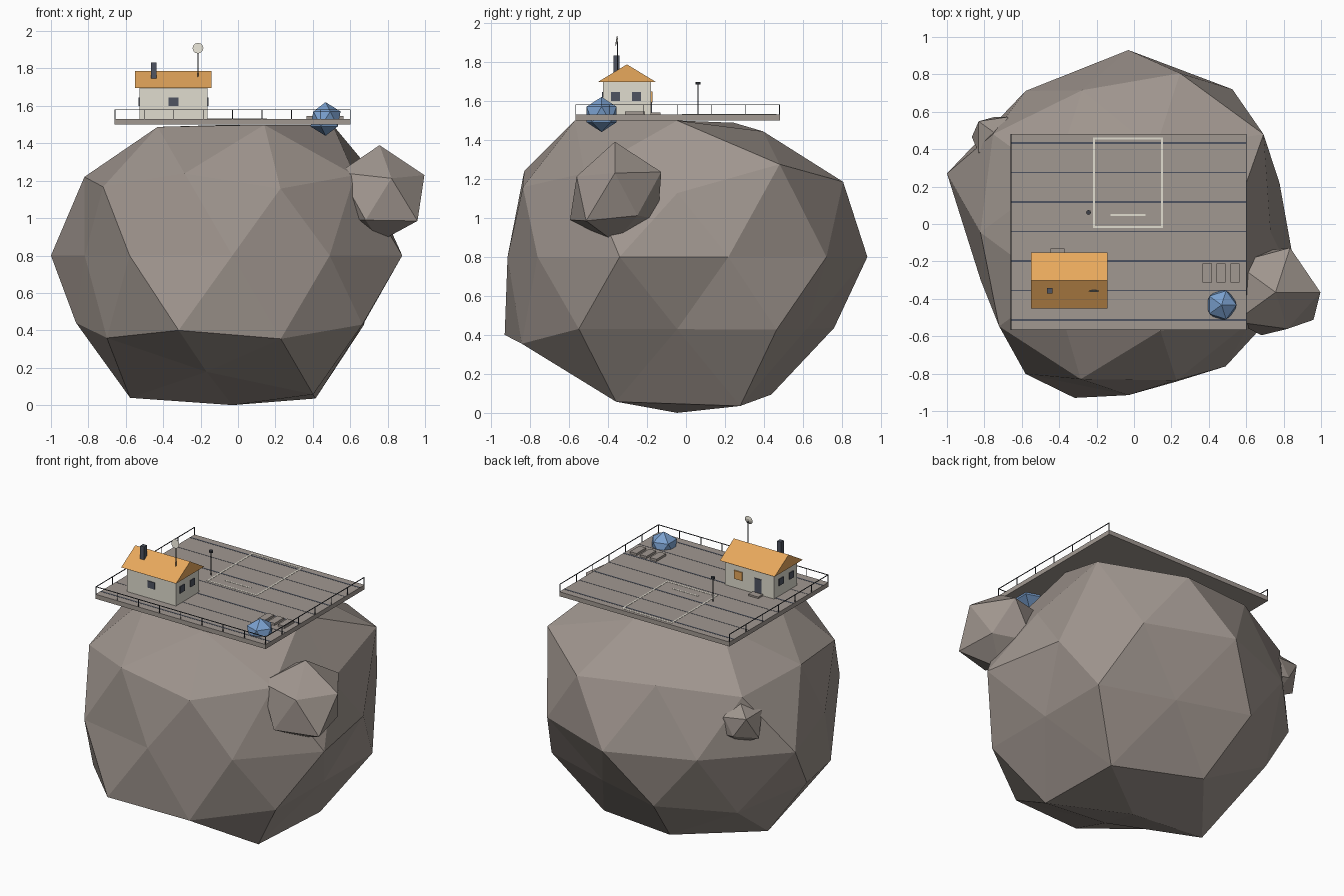
import bpy, bmesh, math
from mathutils import Matrix, Vector

if "Cube" in bpy.data.objects:
    bpy.data.objects.remove(bpy.data.objects["Cube"])


def material(name, r, g, b):
    lin = [((c / 255 + 0.055) / 1.055) ** 2.4 for c in (r, g, b)]
    m = bpy.data.materials.new(name)
    m.diffuse_color = (*lin, 1)
    m.use_nodes = True
    m.node_tree.nodes["Principled BSDF"].inputs["Base Color"].default_value = m.diffuse_color
    return m


ROCK = material("rock grey", 159, 149, 142)
DECK = material("deck grey", 161, 152, 145)
STEEL = material("dark slate", 78, 84, 97)
RAIL = material("rail charcoal", 62, 65, 72)
WALL = material("wall cream", 224, 220, 207)
ROOF = material("roof orange", 231, 168, 92)
BLUE = material("dome blue", 122, 160, 206)
LINE = material("line white", 225, 221, 208)


def finish(name, bm, mat):
    bmesh.ops.recalc_face_normals(bm, faces=bm.faces)
    me = bpy.data.meshes.new(name)
    bm.to_mesh(me)
    bm.free()
    me.materials.append(mat)
    ob = bpy.data.objects.new(name, me)
    bpy.context.collection.objects.link(ob)
    return ob


def add_box(bm, x0, x1, y0, y1, z0, z1):
    m = Matrix.Translation(((x0 + x1) / 2, (y0 + y1) / 2, (z0 + z1) / 2))
    m = m @ Matrix.Diagonal((x1 - x0, y1 - y0, z1 - z0, 1))
    bmesh.ops.create_cube(bm, size=1, matrix=m)


def boxes(name, mat, *dims):
    bm = bmesh.new()
    for d in dims:
        add_box(bm, *d)
    return finish(name, bm, mat)


def rod(name, mat, x, y, z0, z1, r0, r1=None, sides=8):
    bm = bmesh.new()
    bmesh.ops.create_cone(bm, cap_ends=True, segments=sides, radius1=r0,
                          radius2=r0 if r1 is None else r1, depth=z1 - z0,
                          matrix=Matrix.Translation((x, y, (z0 + z1) / 2)))
    return finish(name, bm, mat)


def rock(name, mat, centre, subdiv, radii, zscale=1.0, ztop=9.0):
    """Icosphere whose vertices, ordered ring by ring from the top, get their own radius."""
    bm = bmesh.new()
    bmesh.ops.create_icosphere(bm, subdivisions=subdiv, radius=1)
    order = sorted(bm.verts, key=lambda v: (
        -round(v.co.z, 2), round(math.degrees(math.atan2(v.co.y, v.co.x))) % 360))
    for v, r in zip(order, radii):
        p = v.co.normalized() * r
        p.z *= zscale
        v.co = p + Vector(centre)
        v.co.z = min(v.co.z, ztop)
    return finish(name, bm, mat)


# asteroid body, flattened under the deck
rock("asteroid", ROCK, (-0.03, -0.045, 0.8), 2, [
    0.82,
    1.02, 0.88, 0.94, 0.94, 1.05,
    1.05, 0.94, 0.93, 0.97, 0.95,
    0.85, 1.00, 1.00, 0.955, 0.93,
    0.85, 0.946, 0.975, 0.935, 1.02, 0.83, 0.935, 0.87, 0.885, 0.955,
    0.97, 0.946, 0.935, 1.04, 0.96,
    0.82, 0.82, 0.95, 0.975, 0.985,
    1.045, 0.965, 1.04, 0.85, 1.015,
    0.93], zscale=0.86, ztop=1.499)

# boulders stuck to the asteroid
rock("large_boulder", ROCK, (0.757, -0.365, 1.11), 1,
     [0.28, 0.268, 0.28, 0.30, 0.30, 0.23, 0.22, 0.26, 0.26, 0.27, 0.28, 0.235])
rock("small_boulder", ROCK, (-0.715, 0.465, 1.01), 1,
     [0.16, 0.15, 0.125, 0.16, 0.16, 0.16, 0.17, 0.125, 0.17, 0.17, 0.16, 0.15])

# deck slab
X0, X1, Y0, Y1, Z = -0.66, 0.602, -0.567, 0.482, 1.53
boxes("deck", DECK, (X0, X1, Y0, Y1, 1.50, Z))

# deck seams, alternately wide and narrow
seams = []
for i in range(7):
    y, w = -0.513 + i * 0.1577, (0.002 if i % 2 else 0.005)
    seams.append((X0, X1, y - w, y + w, Z - 0.002, Z + 0.001))
boxes("deck_seams", STEEL, *seams)

# painted landing outline
xa, xb, ya, yb, w = -0.219, 0.155, -0.021, 0.463, 0.010
z0, z1 = Z - 0.001, Z + 0.0015
boxes("painted_outline", LINE,
      (xa, xb, ya, ya + w, z0, z1), (xa, xb, yb - w, yb, z0, z1),
      (xa, xa + w, ya + w, yb - w, z0, z1), (xb - w, xb, ya + w, yb - w, z0, z1),
      (-0.126, 0.062, 0.044, 0.053, z0, z1))

# railing on the front, left and right edges
t, top = 0.004, 1.582
rail = [(X0, X1, Y0, Y0 + t, top - t, top)]
for x in (X0, X1 - t):
    rail.append((x, x + t, Y0, Y1, top - t, top))
    for i in range(1, 7):
        y = Y0 + (Y1 - Y0 - t) * i / 6
        rail.append((x, x + t, y, y + t, Z, top))
for i in range(9):
    x = X0 + (X1 - X0 - t) * i / 8
    rail.append((x, x + t, Y0, Y0 + t, Z, top))
boxes("railing", RAIL, *rail)

# house walls
HX0, HX1, HY0, HY1, EAVE = -0.527, -0.163, -0.425, -0.18, 1.70
boxes("house_walls", WALL, (HX0, HX1, HY0, HY1, Z, EAVE))

# gable roof prism
bm = bmesh.new()
prof = [bm.verts.new((-0.55, y, z)) for y, z in ((-0.453, 1.696), (-0.153, 1.696), (-0.303, 1.787))]
face = bm.faces.new(prof)
ext = bmesh.ops.extrude_face_region(bm, geom=[face], use_keep_orig=True)
bmesh.ops.translate(bm, vec=(0.407, 0, 0),
                    verts=[g for g in ext["geom"] if isinstance(g, bmesh.types.BMVert)])
finish("house_roof", bm, ROOF)

# windows and door as thin plates
e = 0.005
panes = [(-0.372, -0.318, HY0 - e, HY0, 1.60, 1.645)]
for y in (-0.385, -0.277):
    panes.append((HX0 - e, HX0, y, y + 0.047, 1.60, 1.645))
    panes.append((HX1, HX1 + e, y, y + 0.047, 1.60, 1.645))
boxes("windows", STEEL, *panes)
boxes("door", STEEL, (-0.436, -0.384, HY1, HY1 + e, Z, 1.635))
boxes("shutter", ROOF, (-0.295, -0.235, HY1, HY1 + 0.008, 1.592, 1.647))
boxes("door_step", DECK, (-0.446, -0.372, HY1, -0.13, Z, 1.541))

# chimney
boxes("chimney", STEEL, (-0.465, -0.436, -0.372, -0.342, 1.71, 1.833))

# antenna mast and dish
rod("antenna_mast", RAIL, -0.214, -0.352, 1.74, 1.905, 0.003)
dish = rod("antenna_dish", LINE, 0, 0, -0.004, 0.004, 0.012, 0.029, 12)
dish.location = (-0.214, -0.355, 1.908)
dish.rotation_euler = (math.radians(80), 0, 0)

# lamp post
rod("lamp_post", RAIL, -0.243, 0.062, Z, 1.69, 0.003)
rod("lamp_head", RAIL, -0.243, 0.062, 1.683, 1.696, 0.013)

# row of low slabs
boxes("low_slabs", DECK, *[(x, x + 0.049, -0.312, -0.211, Z, 1.545)
                           for x in (0.367, 0.441, 0.515)])

# faceted blue dome set into the deck
rock("blue_dome", BLUE, (0.468, -0.433, 1.53), 1, [0.09] * 12)
